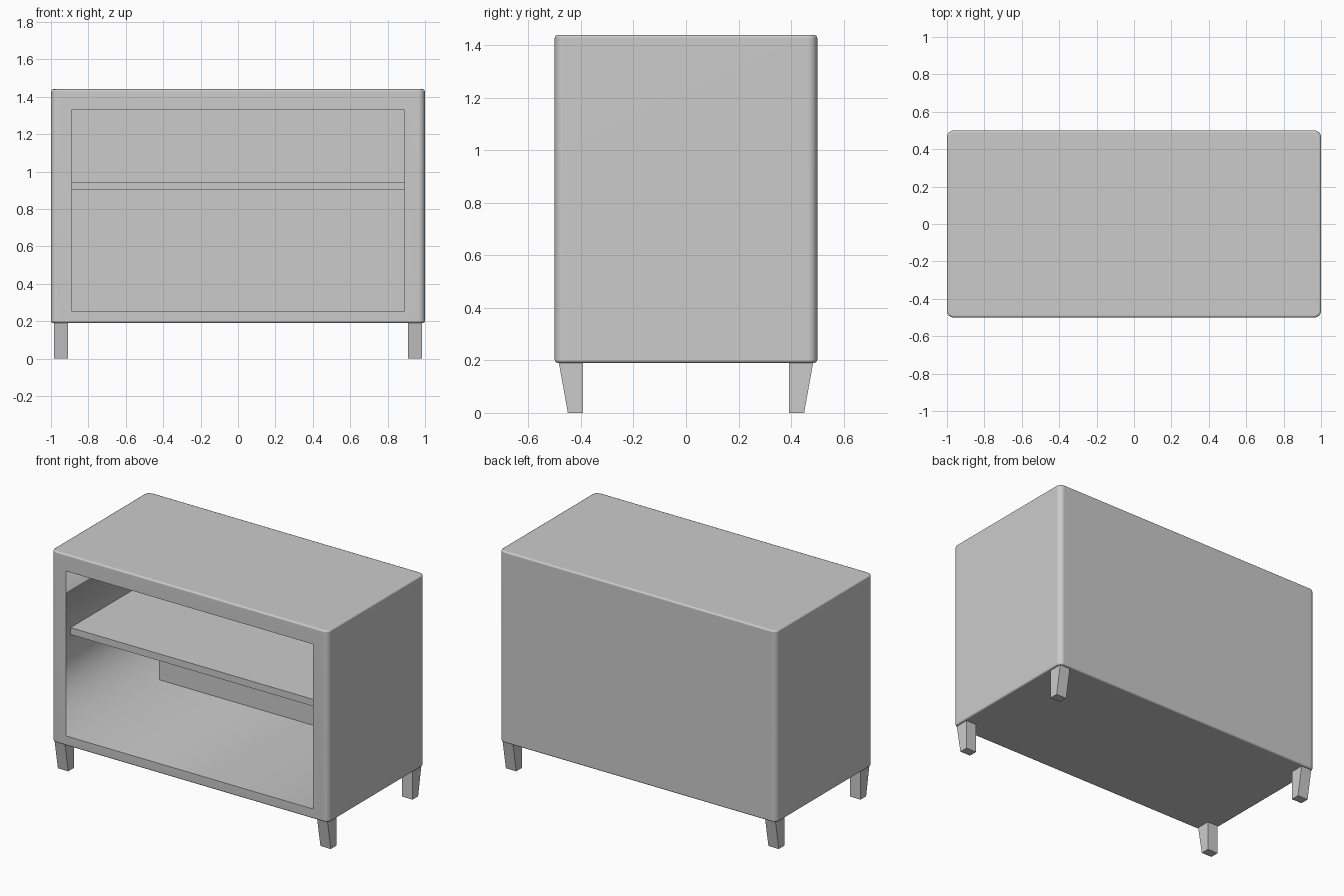
import bpy, bmesh

if "Cube" in bpy.data.objects:
    bpy.data.objects.remove(bpy.data.objects["Cube"])


def finish(bm, name):
    bmesh.ops.recalc_face_normals(bm, faces=bm.faces)
    mesh = bpy.data.meshes.new(name)
    bm.to_mesh(mesh)
    bm.free()
    obj = bpy.data.objects.new(name, mesh)
    bpy.context.collection.objects.link(obj)
    return obj


def box(lo, hi):
    bm = bmesh.new()
    bmesh.ops.create_cube(bm, size=1)
    for v in bm.verts:
        v.co = [(a + b) / 2 + c * (b - a) for a, b, c in zip(lo, hi, v.co)]
    return bm


# Cabinet body: rounded box
bm = box((-1, -0.5, 0.19), (1, 0.5, 1.44))
upright = [e for e in bm.edges if abs(e.verts[0].co.z - e.verts[1].co.z) > 1]
bmesh.ops.bevel(bm, geom=upright, offset=0.035, segments=4, profile=0.5, affect='EDGES')
rims = [e for e in bm.edges if abs(e.verts[0].co.z - e.verts[1].co.z) < 0.01]
bmesh.ops.bevel(bm, geom=rims, offset=0.012, segments=2, profile=0.5, affect='EDGES')

# Open compartment pushed in from the front
bm.normal_update()
front = max((f for f in bm.faces if f.normal.y < -0.99), key=lambda f: f.calc_area())
bmesh.ops.inset_region(bm, faces=[front], thickness=0.05)
for v in front.verts:
    v.co.x = 0.89 if v.co.x > 0 else -0.89
    v.co.z = 1.33 if v.co.z > 0.8 else 0.255
for e in front.edges:
    e.smooth = False
back = bmesh.ops.extrude_discrete_faces(bm, faces=[front])['faces'][0]
for v in back.verts:
    v.co.y = 0.46
for f in bm.faces:
    f.smooth = True
for e in bm.edges:
    if all(abs(v.co.y + 0.5) < 1e-4 and abs(v.co.x) < 0.9 for v in e.verts):
        e.smooth = False
body = finish(bm, "cabinet_body")
body.modifiers.new("area_normals", 'WEIGHTED_NORMAL').keep_sharp = True

# Shelf
finish(box((-0.89, -0.455, 0.90), (0.89, 0.46, 0.945)), "shelf")

# Tapered legs, outer face slanting inward to the foot
for sx, side in ((-1, "left"), (1, "right")):
    for sy, end in ((-1, "front"), (1, "back")):
        bm = box((0.91, 0.393, 0), (0.985, 0.485, 0.195))
        for v in bm.verts:
            if v.co.z < 0.1 and v.co.y > 0.45:
                v.co.y = 0.45
            v.co.x *= sx
            v.co.y *= sy
        finish(bm, f"{end}_{side}_leg")
